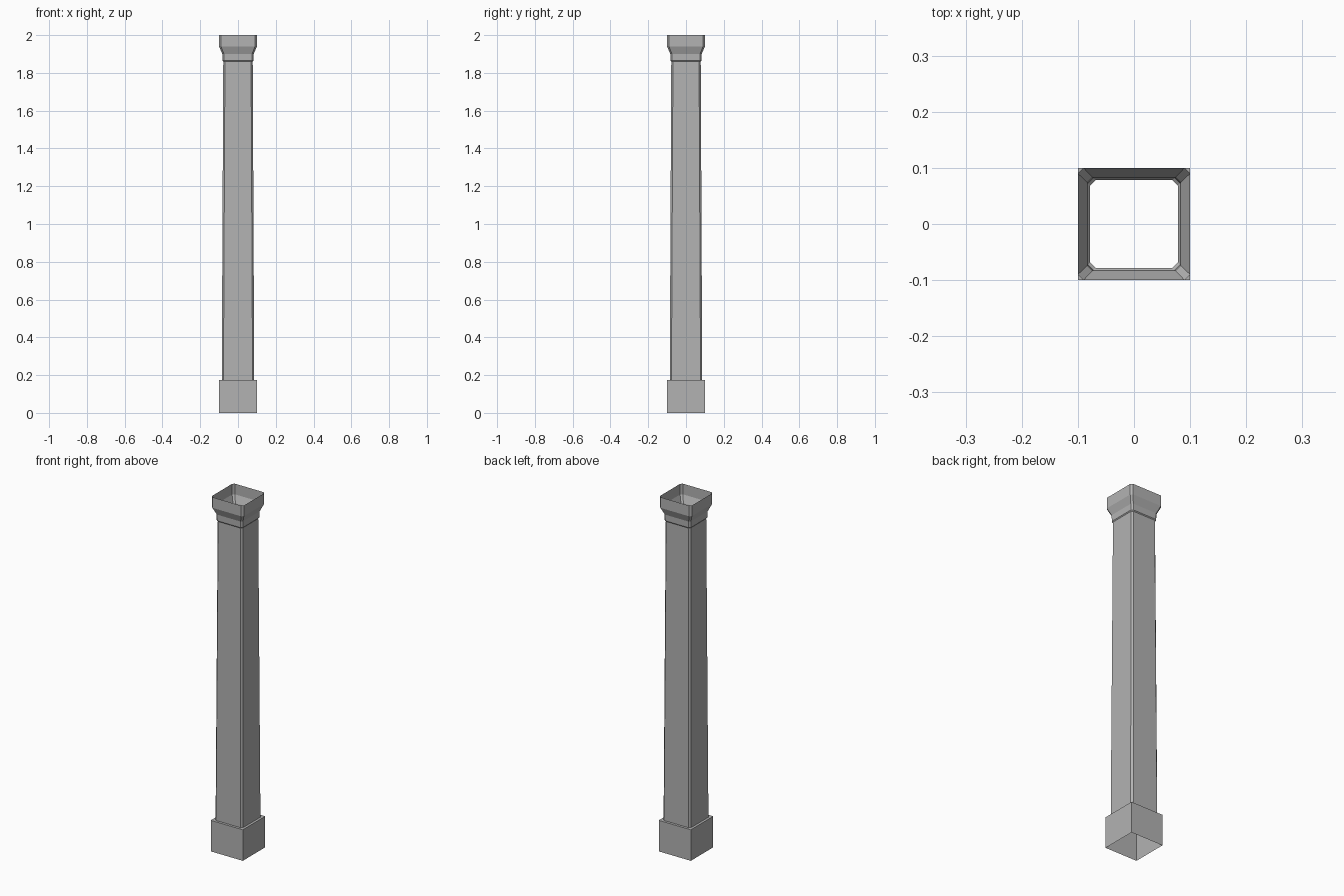
import bpy, bmesh

cube = bpy.data.objects.get("Cube")
if cube:
    bpy.data.objects.remove(cube, do_unlink=True)

stone = bpy.data.materials.new("grey_stone")
stone.use_nodes = True
colour = (0.45, 0.45, 0.45, 1)
stone.diffuse_color = colour
stone.node_tree.nodes["Principled BSDF"].inputs["Base Color"].default_value = colour


def ring(bm, half, z, cut):
    """Square ring of vertices, with the corners cut off when cut > 0."""
    points = []
    for sx, sy in ((1, 1), (-1, 1), (-1, -1), (1, -1)):
        if cut == 0:
            points.append((sx * half, sy * half))
            continue
        pair = [(sx * half, sy * (half - cut)), (sx * (half - cut), sy * half)]
        points += pair if sx * sy > 0 else pair[::-1]
    return [bm.verts.new((x, y, z)) for x, y in points]


def open_shell(name, profile):
    """Join rings of (half width, height, corner cut) into an open tube."""
    bm = bmesh.new()
    rings = [ring(bm, *level) for level in profile]
    for low, high in zip(rings, rings[1:]):
        n = len(low)
        for i in range(n):
            j = (i + 1) % n
            bm.faces.new((low[i], low[j], high[j], high[i]))
    mesh = bpy.data.meshes.new(name)
    bm.to_mesh(mesh)
    bm.free()
    mesh.materials.append(stone)
    obj = bpy.data.objects.new(name, mesh)
    bpy.context.collection.objects.link(obj)
    return obj


# Plinth: square block, open below, with a ledge running in to the shaft
open_shell("plinth", [(0.1, 0, 0), (0.1, 0.175, 0), (0.08, 0.175, 0)])

# Shaft: gently tapered, with narrow cut corners
open_shell("shaft", [(0.086, 0.175, 0.009), (0.078, 1.86, 0.009)])

# Capital: neck band, flare and upright rim, open on top
open_shell("capital", [(0.078, 1.86, 0.009), (0.082, 1.865, 0.009),
                       (0.083, 1.9, 0.009), (0.1, 1.94, 0.01), (0.1, 2.0, 0.01)])
